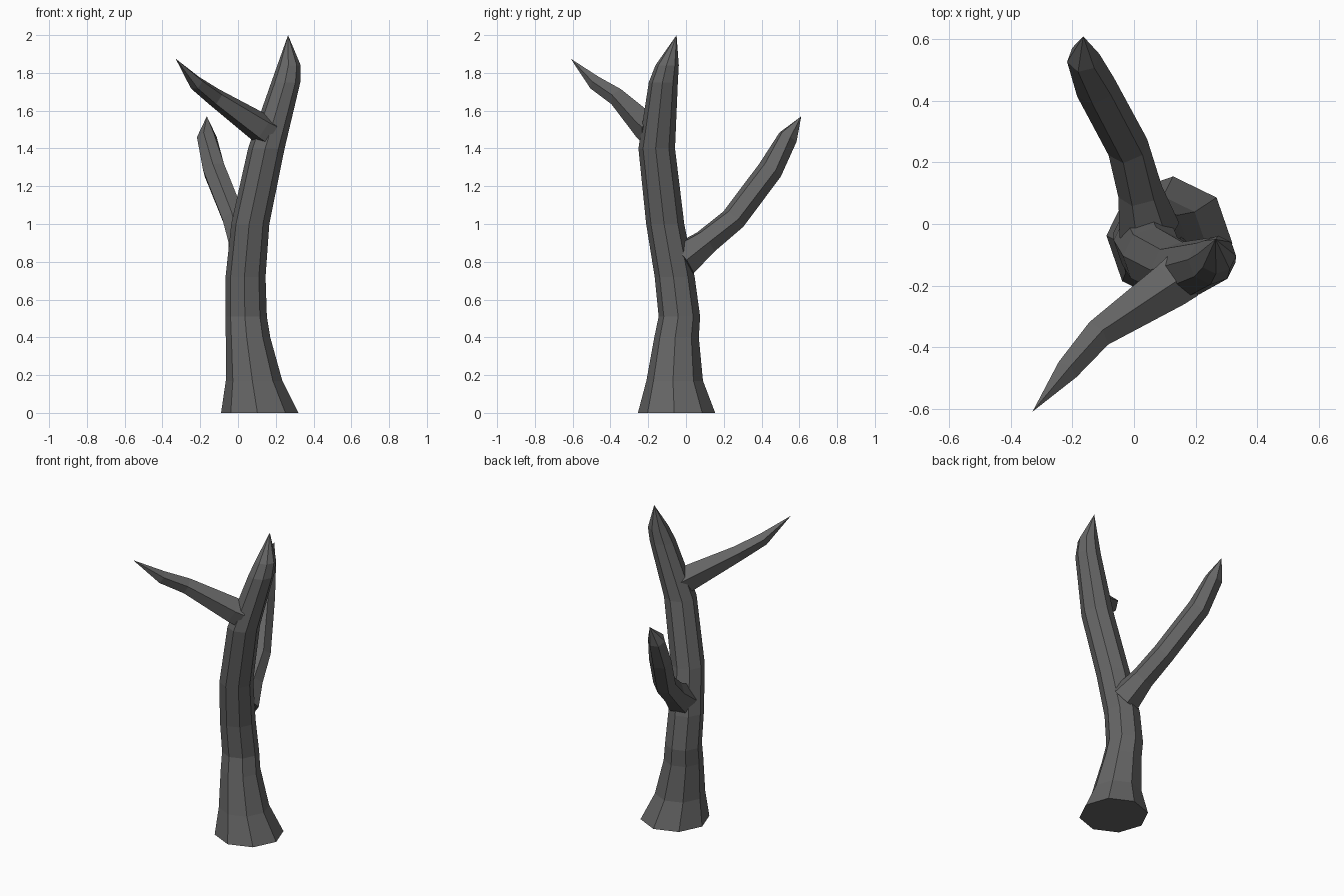
import bpy, bmesh, math
from mathutils import Vector

cube = bpy.data.objects.get("Cube")
if cube:
    bpy.data.objects.remove(cube, do_unlink=True)

# Charred wood material
bark = bpy.data.materials.new("dark grey bark")
bark.use_nodes = True
colour = (0.13, 0.13, 0.13, 1)
bark.diffuse_color = colour
bark.node_tree.nodes["Principled BSDF"].inputs["Base Color"].default_value = colour
bark.node_tree.nodes["Principled BSDF"].inputs["Roughness"].default_value = 0.9


def limb(name, path, tip, sides, turn=0.0, level=False):
    """Skin a faceted, pointed limb along (x, y, z, radius) stations."""
    bm = bmesh.new()
    points = [Vector(p[:3]) for p in path] + [Vector(tip)]
    rings = []
    for i, station in enumerate(path):
        # Level rings for the trunk, rings square to the path for branches
        along = points[i + 1] - points[max(i - 1, 0)]
        along.normalize()
        if level:
            u, v = Vector((1, 0, 0)), Vector((0, 1, 0))
        else:
            u = along.cross(Vector((0, 0, 1))).normalized()
            v = u.cross(along)
        ring = []
        for k in range(sides):
            a = turn + math.tau * k / sides
            offset = (u * math.cos(a) + v * math.sin(a)) * station[3]
            ring.append(bm.verts.new(points[i] + offset))
        rings.append(ring)
    end = bm.verts.new(tip)
    bm.faces.new(rings[0])
    for k in range(sides):
        n = (k + 1) % sides
        for low, high in zip(rings, rings[1:]):
            bm.faces.new((low[k], low[n], high[n], high[k]))
        bm.faces.new((rings[-1][k], rings[-1][n], end))
    bmesh.ops.recalc_face_normals(bm, faces=bm.faces)
    mesh = bpy.data.meshes.new(name)
    bm.to_mesh(mesh)
    bm.free()
    mesh.materials.append(bark)
    obj = bpy.data.objects.new(name, mesh)
    bpy.context.collection.objects.link(obj)
    return obj


# Trunk with flared foot and leaning, pointed top
limb("trunk", [
    (0.115, -0.05, 0.0, 0.205),
    (0.085, -0.06, 0.17, 0.15),
    (0.053, -0.05, 0.40, 0.118),
    (0.043, -0.035, 0.51, 0.11),
    (0.04, -0.06, 0.72, 0.106),
    (0.065, -0.11, 1.0, 0.101),
    (0.15, -0.155, 1.4, 0.097),
    (0.253, -0.12, 1.75, 0.077),
    (0.27, -0.10, 1.84, 0.062),
], (0.265, -0.05, 2.0), 8, turn=-0.06, level=True)

# Upper branch reaching forward
limb("front_branch", [
    (0.15, -0.175, 1.49, 0.085),
    (0.11, -0.205, 1.515, 0.08),
    (-0.12, -0.36, 1.67, 0.05),
    (-0.22, -0.478, 1.745, 0.04),
], (-0.33, -0.61, 1.875), 5, turn=math.pi / 2)

# Lower branch reaching backward
limb("back_branch", [
    (0.05, -0.02, 0.81, 0.10),
    (0.02, 0.105, 0.905, 0.073),
    (-0.02, 0.25, 1.025, 0.068),
    (-0.125, 0.445, 1.285, 0.067),
    (-0.165, 0.54, 1.46, 0.054),
], (-0.165, 0.61, 1.57), 6)
